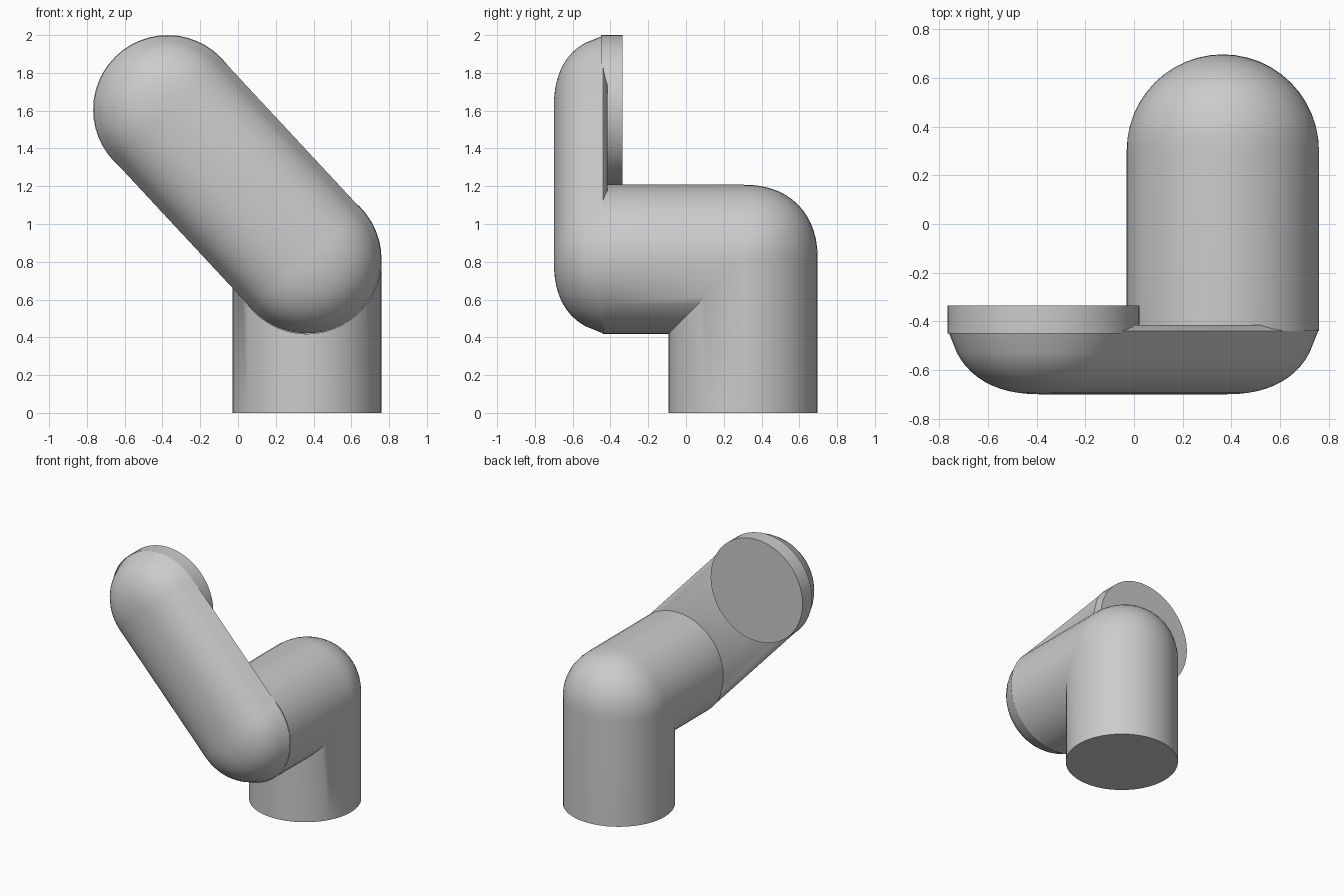
import bpy, bmesh, math
from mathutils import Vector

if "Cube" in bpy.data.objects:
    bpy.data.objects.remove(bpy.data.objects["Cube"])

R = 0.395                      # tube radius
LOW = Vector((0.365, 0.813))   # x, z of the lower joint
HIGH = Vector((-0.372, 1.605)) # x, z of the upper joint
N = 48


def loft(name, rings, cap_start=True, cap_end=True):
    """Skin closed rings of points into one smooth mesh."""
    bm = bmesh.new()
    loops = [[bm.verts.new(p) for p in ring] for ring in rings]
    n = len(rings[0])
    for a, b in zip(loops, loops[1:]):
        for i in range(n):
            j = (i + 1) % n
            bm.faces.new((a[i], a[j], b[j], b[i]))
    if cap_start:
        bm.faces.new(loops[0][::-1])
    if cap_end:
        bm.faces.new(loops[-1])
    bmesh.ops.remove_doubles(bm, verts=bm.verts[:], dist=0.0005)
    bmesh.ops.recalc_face_normals(bm, faces=bm.faces[:])
    me = bpy.data.meshes.new(name)
    bm.to_mesh(me)
    bm.free()
    ob = bpy.data.objects.new(name, me)
    bpy.context.collection.objects.link(ob)
    bpy.context.view_layer.objects.active = ob
    ob.select_set(True)
    bpy.ops.object.shade_smooth_by_angle(angle=math.radians(40))
    ob.select_set(False)
    return ob


def squircle(t, p):
    """Quarter superellipse, t from 0 to 90 degrees."""
    return abs(math.cos(t)) ** (2 / p), abs(math.sin(t)) ** (2 / p)


# Upright tube with a tight elbow turning towards the front
CY = 0.302
phis = [2 * math.pi * i / N for i in range(N)]


def elbow_ring(t):
    c, s = squircle(t, 2.25)
    ring = []
    for f in phis:
        u, x = R * math.cos(f), LOW.x + R * math.sin(f)
        if u > 0:
            ring.append((x, CY + u * c, LOW.y + u * s))
        else:                      # inner side collapses to a mitre
            ring.append((x, CY + u, LOW.y + u))
    return ring


rings = [[(LOW.x + R * math.sin(f), CY + R * math.cos(f), 0) for f in phis]]
rings += [elbow_ring(math.pi / 2 * k / 14) for k in range(15)]
rings.append([(LOW.x + R * math.sin(f), -0.44, LOW.y + R * math.cos(f)) for f in phis])
loft("bent_tube", rings, cap_end=False)

# Slanted front arm: a domed stadium
axis = (HIGH - LOW).normalized()
side = Vector((-axis.y, axis.x))


def stadium(r, y):
    pts = []
    for centre, start in ((HIGH, -90), (LOW, 90)):
        for k in range(25):
            a = math.radians(start + 180 * k / 24)
            q = centre + (axis * math.cos(a) + side * math.sin(a)) * r
            pts.append((q.x, y, q.y))
    return pts


BACK = -0.335
rings = [stadium(R - 0.035, -0.415), stadium(R - 0.003, -0.44)]
for k in range(5, 17):
    c, s = squircle(math.pi / 2 * k / 16, 2.4)
    y = BACK - 0.365 * s
    if y < -0.45:
        rings.append(stadium(max(R * c, 0.002), y))
loft("slanted_arm", rings)

# Flat round end facing the back
loft("round_end", [[(HIGH.x + R * math.sin(f), y, HIGH.y + R * math.cos(f)) for f in phis]
                   for y in (-0.45, BACK)], cap_start=False)
